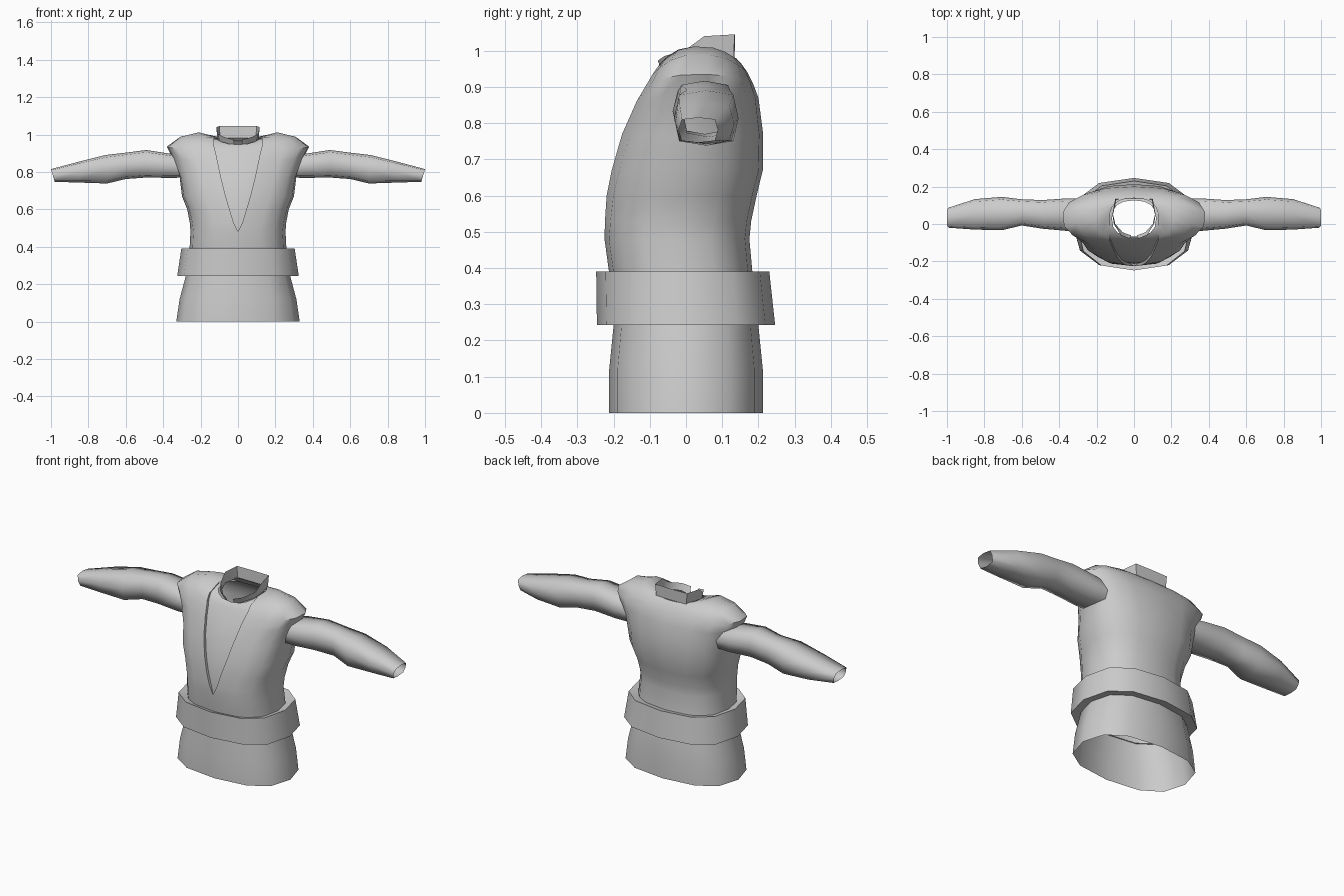
import bpy, bmesh, math

if "Cube" in bpy.data.objects:
    bpy.data.objects.remove(bpy.data.objects["Cube"])

cloth = bpy.data.materials.new("grey cloth")
cloth.diffuse_color = (0.6, 0.6, 0.6, 1)
cloth.use_nodes = True
cloth.node_tree.nodes["Principled BSDF"].inputs["Base Color"].default_value = cloth.diffuse_color


def half_ring(a, f, b, z_front, z_side, z_back, v=0.0, n=8, e=0.8, flap=0.0):
    """Rounded half outline from the front (x = v) round to the back (x = 0)."""
    t0 = math.asin(min(1, (v / a) ** (1 / e)))
    cy, h = (f + b) / 2, (b - f) / 2
    pts = []
    for i in range(n + 1):
        t = t0 + (math.pi - t0) * i / n
        s, c = max(0.0, math.sin(t)), math.cos(t)
        if i == n:
            s = 0.0
        z_end = z_front if c > 0 else z_back
        y = cy - math.copysign(h * abs(c) ** e, c)
        pts.append((a * s ** e, y, z_end + (z_side - z_end) * s * s))
    if flap:
        x, y, z = pts[0]
        pts.insert(0, (x, y + (flap if v else 0), z))
    return pts


def loft(name, rings, closed=False, sharp=50):
    """Skin a list of equal rings and mirror the result across x = 0."""
    bm = bmesh.new()
    rows = [[bm.verts.new(p) for p in r] for r in rings]
    n = len(rows[0])
    for lo, hi in zip(rows, rows[1:]):
        for j in range(n if closed else n - 1):
            k = (j + 1) % n
            bm.faces.new((lo[j], lo[k], hi[k], hi[j]))
    bmesh.ops.remove_doubles(bm, verts=bm.verts, dist=0.0005)
    # mirrored half
    copy = bmesh.ops.duplicate(bm, geom=bm.verts[:] + bm.edges[:] + bm.faces[:])["geom"]
    for g in copy:
        if isinstance(g, bmesh.types.BMVert):
            g.co.x = -g.co.x
    bmesh.ops.reverse_faces(bm, faces=[g for g in copy if isinstance(g, bmesh.types.BMFace)])
    bmesh.ops.remove_doubles(bm, verts=bm.verts, dist=0.0005)
    me = bpy.data.meshes.new(name)
    bm.to_mesh(me)
    bm.free()
    me.materials.append(cloth)
    me.shade_smooth()
    me.set_sharp_from_angle(angle=math.radians(sharp))
    ob = bpy.data.objects.new(name, me)
    bpy.context.collection.objects.link(ob)
    return ob


# Torso outline: half width, front y, back y, z at front / side / back, neckline half width
torso = [
    (.26, -.21, .185, .37, .37, .37, 0),
    (.254, -.225, .175, .48, .48, .48, 0),
    (.258, -.224, .18, .53, .53, .53, .024),
    (.272, -.22, .195, .60, .60, .60, .045),
    (.30, -.207, .212, .67, .67, .67, .066),
    (.313, -.18, .213, .77, .77, .77, .091),
    (.35, -.14, .20, .86, .87, .87, .11),
    (.383, -.115, .185, .90, .935, .91, .119),
    (.31, -.10, .17, .925, .99, .94, .127),
    (.21, -.09, .152, .94, 1.012, .965, .129),
    (.13, -.08, .138, .95, .99, .98, .128),
]
loft("vest", [half_ring(*r, flap=.016) for r in torso])

# Inner shirt seen through the neckline
d = .012
loft("inner_shirt", [half_ring(a - d, f + d, b - d, zf - .004, zs - d, zb - d)
                     for a, f, b, zf, zs, zb, v in torso], sharp=70)

# Standing collar with a notch at the front
collar_low = [(.016, -.06, .93), (.06, -.045, .95), (.1, 0, .965),
              (.112, .05, .98), (.095, .132, .98), (0, .134, .98)]
collar_top = [(.024, -.078, .972), (.07, -.06, .985), (.108, 0, 1.003),
              (.115, .05, 1.04), (.1, .134, 1.045), (0, .136, 1.045)]
loft("collar", [collar_low, collar_top])

# Skirt, open at the bottom
loft("skirt", [half_ring(a, f, b, z, z, z, n=6) for a, f, b, z in [
    (.33, -.212, .212, 0), (.312, -.212, .212, .12),
    (.28, -.2, .2, .24), (.255, -.195, .18, .37)]])

# Belt band with lips folding inwards
loft("belt", [half_ring(a, f, b, z, z, z, n=6) for a, f, b, z in [
    (.272, -.195, .195, .25), (.325, -.246, .246, .243),
    (.303, -.248, .23, .39), (.255, -.205, .175, .375)]])

# Sleeves: x at top, x at bottom, y range, z range
sleeve = [
    (.27, .27, -.03, .135, .77, .88), (.36, .36, -.037, .137, .768, .897),
    (.49, .49, -.025, .128, .77, .917), (.60, .60, -.008, .132, .762, .903),
    (.71, .70, -.033, .145, .738, .89), (.85, .85, -.03, .133, .743, .855),
    (1.0, .98, -.02, .088, .747, .815),
]


def cuff(xt, xb, y0, y1, z0, z1):
    pts = []
    for k in range(8):
        t = math.pi * k / 4
        u, w = [math.copysign(min(1, abs(g) ** .5), g) if abs(g) > .01 else 0
                for g in (math.cos(t), math.sin(t))]
        pts.append(((xt + xb) / 2 + w * (xt - xb) / 2,
                    (y0 + y1) / 2 + u * (y1 - y0) / 2,
                    (z0 + z1) / 2 + w * (z1 - z0) / 2))
    return pts


loft("sleeves", [cuff(*r) for r in sleeve], closed=True, sharp=75)
